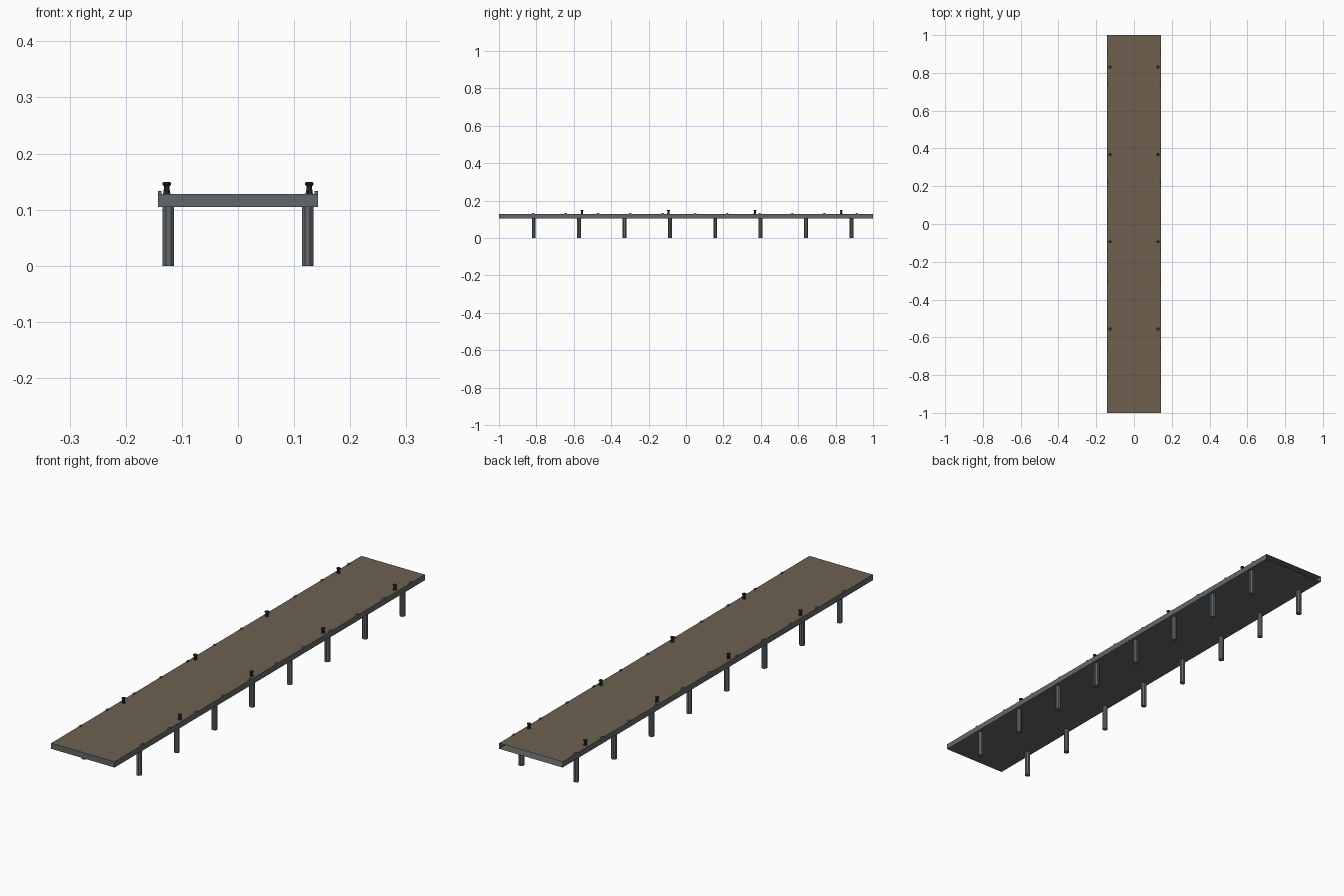
import bpy, bmesh
from math import cos, sin, pi
from mathutils import Matrix

cube = bpy.data.objects.get("Cube")
if cube:
    bpy.data.objects.remove(cube, do_unlink=True)


def material(name, rgb):
    mat = bpy.data.materials.new(name)
    mat.use_nodes = True
    mat.diffuse_color = (*rgb, 1)
    mat.node_tree.nodes["Principled BSDF"].inputs["Base Color"].default_value = (*rgb, 1)
    return mat


GREY = material("concrete grey", (0.125, 0.135, 0.143))
BROWN = material("walkway brown", (0.155, 0.118, 0.078))
BLACK = material("iron black", (0.02, 0.022, 0.023))

HALF_WIDTH, DECK_BOTTOM, DECK_TOP = 0.143, 0.105, 0.128


def finish(bm, name, *mats):
    mesh = bpy.data.meshes.new(name)
    bm.to_mesh(mesh)
    bm.free()
    for mat in mats:
        mesh.materials.append(mat)
    obj = bpy.data.objects.new(name, mesh)
    bpy.context.collection.objects.link(obj)
    return obj


def turned(name, profile, sides, mat, location):
    """Solid of revolution about z from (radius, height) pairs."""
    bm = bmesh.new()
    rings = [[bm.verts.new((r * cos(2 * pi * (i + 0.5) / sides),
                            r * sin(2 * pi * (i + 0.5) / sides), z))
              for i in range(sides)] for r, z in profile]
    for low, high in zip(rings, rings[1:]):
        for i in range(sides):
            j = (i + 1) % sides
            bm.faces.new((low[i], low[j], high[j], high[i]))
    bm.faces.new(rings[0][::-1])
    bm.faces.new(rings[-1])
    obj = finish(bm, name, mat)
    obj.location = location
    return obj


# Deck: a hollow slab, brown on top and open at the back end
bm = bmesh.new()
bmesh.ops.create_cube(bm, size=1)
bmesh.ops.scale(bm, vec=(2 * HALF_WIDTH, 2, DECK_TOP - DECK_BOTTOM), verts=bm.verts)
bmesh.ops.translate(bm, vec=(0, 0, (DECK_TOP + DECK_BOTTOM) / 2), verts=bm.verts)
bm.normal_update()
bmesh.ops.delete(bm, geom=[f for f in bm.faces if f.normal.y > 0.5], context="FACES_ONLY")
for face in bm.faces:
    face.material_index = 1 if face.normal.z > 0.5 else 0
finish(bm, "deck", GREY, BROWN)

# Profiles of the supporting piles and the mooring bollards
pile = [(0.011, 0), (0.011, DECK_BOTTOM)]
bollard = [(0.0075, 0), (0.006, 0.003), (0.0055, 0.014),
           (0.0085, 0.017), (0.0085, 0.020), (0.006, 0.021)]

for side, x in (("left", 1), ("right", -1)):
    for i in range(8):
        turned(f"{side}_pile_{i + 1}", pile, 8, GREY, (x * 0.124, -0.814 + i * 0.2426, 0))
    for i in range(4):
        turned(f"{side}_bollard_{i + 1}", bollard, 8, BLACK,
               (x * 0.127, -0.556 + i * 0.462, DECK_TOP))
    # Rounded fender lugs just inside the deck edge
    for i in range(11):
        bm = bmesh.new()
        bmesh.ops.create_cone(bm, cap_ends=True, segments=12, radius1=0.01, radius2=0.01,
                              depth=0.006, matrix=Matrix.Rotation(pi / 2, 4, "Y"))
        lug = finish(bm, f"{side}_fender_lug_{i + 1}", GREY)
        lug.location = (x * 0.1395, -0.817 + i * 0.173, 0.123)
